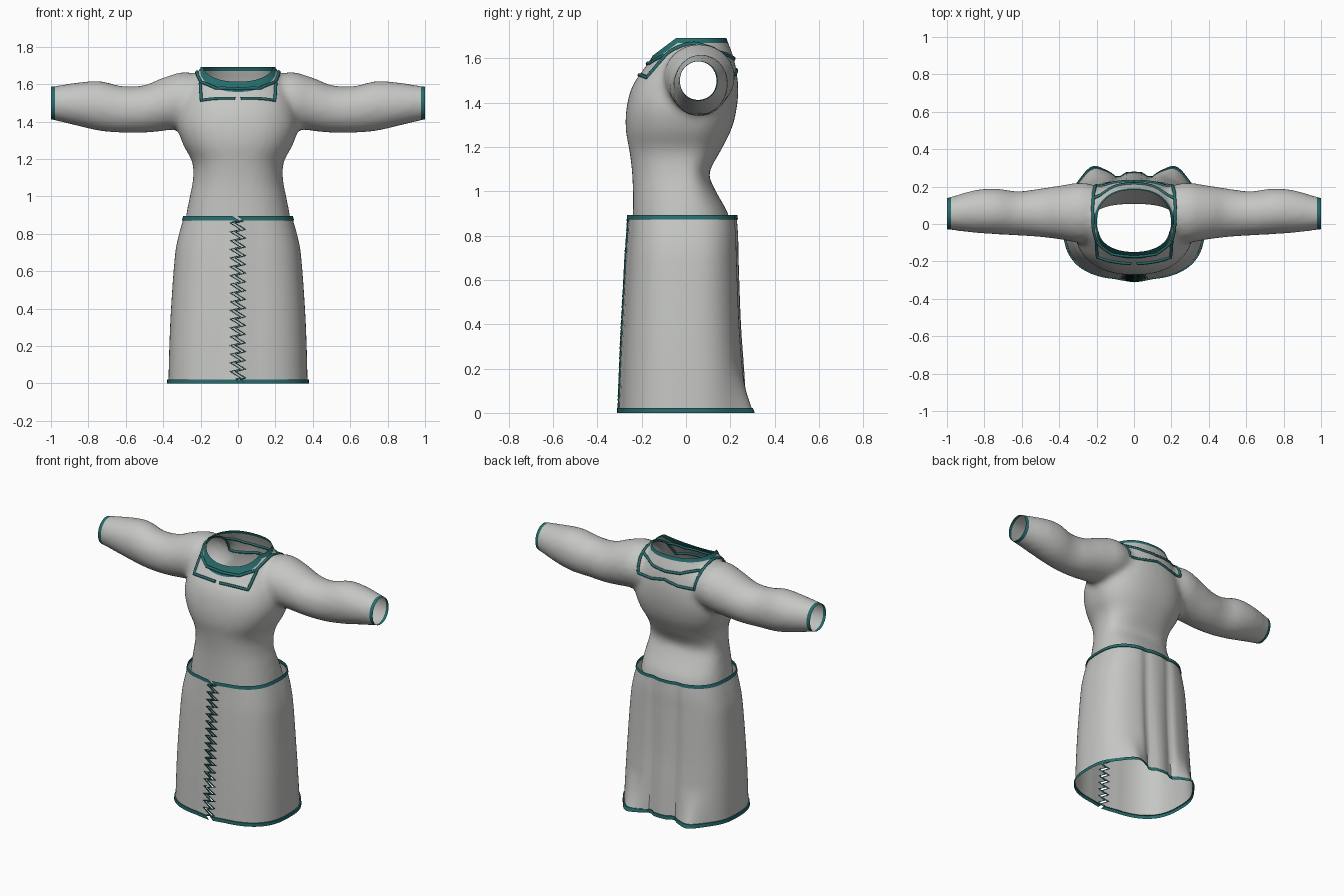
import bpy, bmesh, math
from math import sin, cos, pi, exp
from mathutils import Vector
from mathutils.bvhtree import BVHTree

cube = bpy.data.objects.get("Cube")
if cube:
    bpy.data.objects.remove(cube, do_unlink=True)


def material(name, rgb):
    m = bpy.data.materials.new(name)
    m.use_nodes = True
    m.diffuse_color = (*rgb, 1)
    m.node_tree.nodes["Principled BSDF"].inputs["Base Color"].default_value = (*rgb, 1)
    return m


CLOTH = material("pale_grey_cloth", (0.56, 0.57, 0.55))
TRIM = material("teal_trim", (0.02, 0.15, 0.15))


def add_object(name, bm, smooth=True):
    mesh = bpy.data.meshes.new(name)
    bm.to_mesh(mesh)
    bm.free()
    ob = bpy.data.objects.new(name, mesh)
    bpy.context.collection.objects.link(ob)
    mesh.materials.append(CLOTH)
    mesh.materials.append(TRIM)
    if smooth:
        mesh.shade_smooth()
    return ob


def sample(stations, t):
    """Smooth interpolation through stations whose first value is the key."""
    i = 0
    while i < len(stations) - 2 and t > stations[i + 1][0]:
        i += 1
    a, b = stations[i], stations[i + 1]
    p, n = stations[max(i - 1, 0)], stations[min(i + 2, len(stations) - 1)]
    h = b[0] - a[0]
    u = min(max((t - a[0]) / h, 0), 1)
    out = []
    for k in range(1, len(a)):
        ma = (b[k] - p[k]) / (b[0] - p[0]) * h
        mb = (n[k] - a[k]) / (n[0] - a[0]) * h
        out.append((2*u**3 - 3*u*u + 1) * a[k] + (u**3 - 2*u*u + u) * ma
                   + (3*u*u - 2*u**3) * b[k] + (u**3 - u*u) * mb)
    return out


def power(v, e):
    return math.copysign(abs(v) ** e, v)


def loft(bm, rings):
    """Closed solid through equal rings of points."""
    loops = [[bm.verts.new(p) for p in r] for r in rings]
    n = len(loops[0])
    for a, b in zip(loops, loops[1:]):
        for i in range(n):
            bm.faces.new((a[i], a[(i + 1) % n], b[(i + 1) % n], b[i]))
    bm.faces.new(loops[0])
    bm.faces.new(loops[-1])


def tube(name, points, radius, cyclic=False):
    cu = bpy.data.curves.new(name, "CURVE")
    cu.dimensions = "3D"
    cu.bevel_depth = radius
    cu.bevel_resolution = 1
    cu.use_fill_caps = True
    sp = cu.splines.new("POLY")
    sp.points.add(len(points) - 1)
    for p, co in zip(sp.points, points):
        p.co = (*co, 1)
    sp.use_cyclic_u = cyclic
    cu.materials.append(TRIM)
    ob = bpy.data.objects.new(name, cu)
    bpy.context.collection.objects.link(ob)


# Shirt: torso and sleeve solids fused into one smooth skin
TORSO = [  # z, half width, front y, back y
    (0.8, 0.29, -0.24, 0.21), (0.9, 0.277, -0.24, 0.19), (1.0, 0.258, -0.24, 0.135),
    (1.08, 0.242, -0.243, 0.105), (1.18, 0.243, -0.255, 0.155), (1.28, 0.295, -0.272, 0.205),
    (1.38, 0.322, -0.268, 0.23), (1.48, 0.305, -0.24, 0.235), (1.56, 0.27, -0.185, 0.225),
    (1.62, 0.235, -0.145, 0.21), (1.7, 0.195, -0.115, 0.18), (1.78, 0.18, -0.1, 0.17)]
SLEEVE = [  # x, front y, back y, bottom z, top z
    (0.08, -0.05, 0.17, 1.42, 1.6), (0.27, -0.1, 0.22, 1.37, 1.665), (0.4, -0.082, 0.205, 1.35, 1.635),
    (0.5, -0.07, 0.19, 1.34, 1.595), (0.62, -0.062, 0.175, 1.34, 1.59), (0.74, -0.055, 0.19, 1.35, 1.618),
    (0.85, -0.048, 0.182, 1.375, 1.61), (1.0, -0.03, 0.14, 1.41, 1.588), (1.06, -0.025, 0.13, 1.42, 1.58)]
bm = bmesh.new()
rings = []
for k in range(50):
    z = 0.8 + 0.02 * k
    w, f, b = sample(TORSO, z)
    rings.append([(w * power(sin(a), 0.85), (-f if cos(a) > 0 else b) * -power(cos(a), 0.85), z)
                  for a in [2 * pi * i / 64 for i in range(64)]])
loft(bm, rings)
for side in (-1, 1):
    rings = []
    for k in range(50):
        x = 0.08 + 0.02 * k
        f, b, lo, hi = sample(SLEEVE, x)
        rings.append([(side * x, (f + b) / 2 + (b - f) / 2 * cos(a), (lo + hi) / 2 + (hi - lo) / 2 * sin(a))
                      for a in [2 * pi * i / 48 for i in range(48)]])
    loft(bm, rings)
bmesh.ops.recalc_face_normals(bm, faces=bm.faces)
shirt = add_object("shirt", bm)
remesh = shirt.modifiers.new("fuse", "REMESH")
remesh.mode = "VOXEL"
remesh.voxel_size = 0.018
relax = shirt.modifiers.new("relax", "SMOOTH")
relax.iterations = 9
baked = shirt.evaluated_get(bpy.context.evaluated_depsgraph_get()).to_mesh()
bm = bmesh.new()
bm.from_mesh(baked)
shirt.modifiers.clear()

# Open the waist, cuffs and neck, leaving a coloured band at cuffs and neck
BAND = 0.022
cuts = [(Vector((s, 0, 0)), Vector((s, 0, 0))) for s in (-1, 1)]
cuts += [(Vector((0, 0.1, 1.692)), Vector((0, 0, 1))),
         (Vector((0, -0.13, 1.628)), Vector((0, -0.6, 0.8)))]


def bisect(co, no, clear):
    bmesh.ops.bisect_plane(bm, geom=bm.verts[:] + bm.edges[:] + bm.faces[:],
                           plane_co=co, plane_no=no, clear_outer=clear)


bisect(Vector((0, 0, 0.86)), Vector((0, 0, -1)), True)
for co, no in cuts:
    bisect(co, no, True)
for co, no in cuts:
    bisect(co - no * BAND, no, False)
for f in bm.faces:
    c = f.calc_center_median()
    f.material_index = int(any((c - co).dot(no) > -BAND for co, no in cuts))
    f.smooth = True
skin = BVHTree.FromBMesh(bm)
bm.to_mesh(shirt.data)
bm.free()


# Collar piping laid on the shirt
def piping(name, points, side):
    path = []
    for a, b in zip(points, points[1:]):
        for i in range(8):
            path.append(Vector(a).lerp(Vector(b), i / 8))
    path.append(Vector(points[-1]))
    path = [skin.find_nearest(Vector((p.x * side, p.y, p.z)))[0] for p in path]
    tube(name, path, 0.009)


for side, word in ((-1, "right"), (1, "left")):
    piping(word + "_collar_outline", [
        (0.015, -0.22, 1.53), (0.21, -0.2, 1.53), (0.215, -0.1, 1.63), (0.225, 0.04, 1.68),
        (0.215, 0.17, 1.62), (0.2, 0.23, 1.53), (0.1, 0.23, 1.53), (0, 0.23, 1.55)], side)
    piping(word + "_front_collar_line", [(0, -0.18, 1.58), (0.12, -0.17, 1.585), (0.21, -0.1, 1.62)], side)
    piping(word + "_back_collar_line", [(0, 0.22, 1.6), (0.1, 0.22, 1.61), (0.215, 0.14, 1.64)], side)

# Skirt: flared wrap with back folds and a zigzag front slit
SKIRT = [  # z, half width, front y, back y
    (0, 0.372, -0.292, 0.275), (0.2, 0.367, -0.285, 0.262), (0.4, 0.358, -0.276, 0.248),
    (0.7, 0.335, -0.26, 0.237), (0.8, 0.315, -0.253, 0.235), (0.892, 0.288, -0.247, 0.228)]


def skirt_point(z, a, grow, x_edge=None):
    w, f, b = sample(SKIRT, z)
    x = w * power(sin(a), 0.75) if x_edge is None else x_edge
    c = power(cos(a), 0.75)
    if c > 0:
        y = f * c - 0.015 * max(0, 1 - abs(x) / 0.1)
    else:
        flare = max(0, 1 - z / 0.24) ** 1.5
        fold = 0.3 + 0.7 * (1 - z)
        y = -b * c + 0.055 * flare * exp(-((abs(x) - 0.22) / 0.07) ** 2)
        y -= 0.028 * fold * exp(-((abs(x) - 0.085) / 0.03) ** 2) * -c
    return Vector((x * grow, y * grow, z))


TEETH = 18
PITCH = 0.84 / TEETH
WIDE = 1.02
rows = [(0, WIDE, 0.02), (0.022, WIDE, 0), (0.022, 1, 0)]
for i in range(TEETH):
    rows += [(0.03 + i * PITCH, 1, 0.025), (0.03 + (i + 0.72) * PITCH, 1, -0.027)]
rows += [(0.872, 1, 0.015), (0.872, WIDE, 0.015), (0.894, WIDE, -0.015)]
angles = [0.12 + (2 * pi - 0.24) * i / 110 for i in range(111)]
bm = bmesh.new()
grid, edges = [], ([], [])
for z, grow, shift in rows:
    first = skirt_point(z, 0, grow, shift + 0.013)
    last = skirt_point(z, 0, grow, shift - 0.013)
    edges[0].append(last)
    edges[1].append(first)
    line = [first] + [skirt_point(z, a, grow) for a in angles] + [last]
    grid.append([bm.verts.new(p) for p in line])
for r, (low, high) in enumerate(zip(grid, grid[1:])):
    for i in range(len(low) - 1):
        f = bm.faces.new((low[i], low[i + 1], high[i + 1], high[i]))
        f.material_index = int(r < 2 or r >= len(grid) - 3)
skirt = add_object("skirt", bm)
bpy.context.view_layer.objects.active = skirt
skirt.select_set(True)
bpy.ops.object.shade_smooth_by_angle(angle=math.radians(40))

# Zigzag edging on both sides of the slit
for word, path in zip(("right", "left"), edges):
    tube(word + "_slit_edging", path[2:-2], 0.006)
